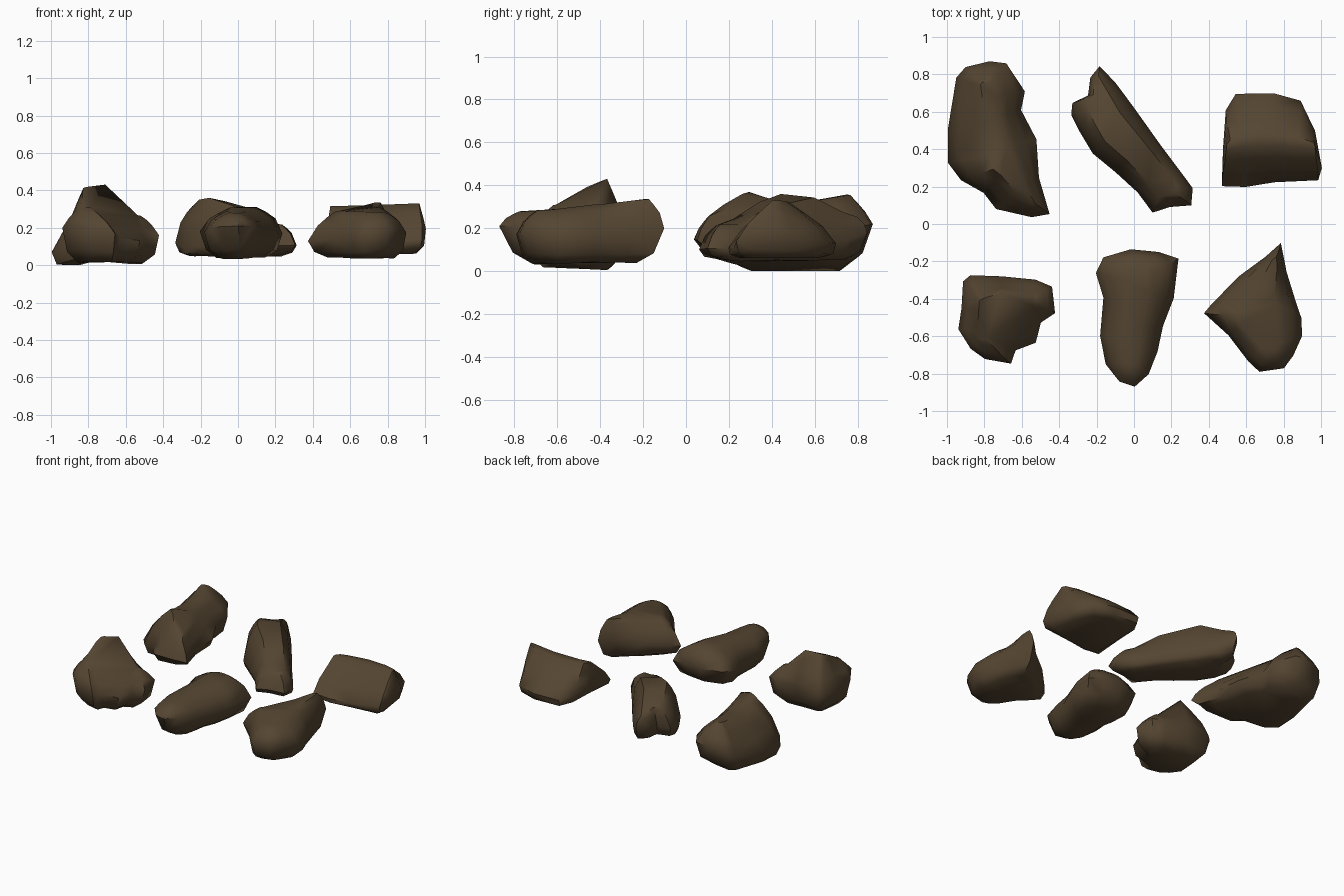
import bpy, bmesh
from mathutils import Vector, noise

if "Cube" in bpy.data.objects:
    bpy.data.objects.remove(bpy.data.objects["Cube"])

stone = bpy.data.materials.new("dark_brown_stone")
stone.diffuse_color = (0.09, 0.06, 0.031, 1)
stone.use_nodes = True
stone.node_tree.nodes["Principled BSDF"].inputs["Base Color"].default_value = stone.diffuse_color


def nearest_on_ridge(p, ridge):
    """Closest point (in plan) on the ridge polyline."""
    best = None
    for a, b in zip(ridge, ridge[1:]):
        d = (b - a).to_2d()
        t = max(0, min(1, (p - a).to_2d().dot(d) / d.length_squared))
        q = a.lerp(b, t)
        dist = (q - p).to_2d().length
        if best is None or dist < best[0]:
            best = (dist, q)
    return best[1]


def rock(name, outline, ridge, base, power=0.8, crest=0.8, foot=0.68, tilt=0.0):
    """Loft from a flat foot, out to the widest outline, and in to a crest."""
    outline = [Vector(p) for p in outline]
    ridge = [Vector(p) for p in ridge]
    centre = sum(outline, Vector()) / len(outline)
    rings = []
    for scale, h in ((foot, 0.0), ((1 + foot) / 2 + 0.06, 0.3)):
        ring = []
        for p in outline:
            low = min(base + tilt * (p.x - centre.x), p.z - 0.03)
            ring.append(Vector((*centre.to_2d().lerp(p.to_2d(), scale),
                                low + (p.z - low) * h)))
        rings.append(ring)
    tops = [nearest_on_ridge(p, ridge) for p in outline]
    for s in (0, 0.33, 0.68, 1):
        ring = []
        for p, q in zip(outline, tops):
            v = p.lerp(q, s * crest)
            v.z = p.z + (q.z - p.z) * s ** power
            ring.append(v)
        rings.append(ring)

    bm = bmesh.new()
    vr = [[bm.verts.new(v) for v in ring] for ring in rings]
    n = len(outline)
    for lo, hi in zip(vr, vr[1:]):
        for i in range(n):
            j = (i + 1) % n
            bm.faces.new((lo[i], lo[j], hi[j], hi[i]))
    caps = [bm.faces.new(vr[0][::-1]), bm.faces.new(vr[-1])]
    bmesh.ops.triangulate(bm, faces=caps)
    bmesh.ops.remove_doubles(bm, verts=bm.verts, dist=0.004)
    bmesh.ops.recalc_face_normals(bm, faces=bm.faces)
    # uneven weathering
    for v in bm.verts:
        v.co += noise.noise_vector(v.co * 5) * 0.014
        v.co.z = max(v.co.z, 0.0)
    bmesh.ops.triangulate(bm, faces=bm.faces)

    mesh = bpy.data.meshes.new(name)
    bm.to_mesh(mesh)
    bm.free()
    mesh.materials.append(stone)
    ob = bpy.data.objects.new(name, mesh)
    bpy.context.collection.objects.link(ob)
    bpy.ops.object.select_all(action='DESELECT')
    ob.select_set(True)
    bpy.context.view_layer.objects.active = ob
    bpy.ops.object.shade_smooth_by_angle(angle=0.85)


# long slab with two humps
rock("back_left_rock",
     [(-1, .5, .07), (-1, .33, .07), (-.93, .24, .1), (-.8, .17, .12), (-.73, .09, .13),
      (-.55, .04, .15), (-.45, .05, .15), (-.51, .25, .15), (-.52, .45, .15),
      (-.6, .6, .17), (-.58, .7, .19), (-.68, .86, .22), (-.77, .87, .22),
      (-.9, .84, .19), (-.95, .78, .14)],
     [(-.78, .74, .35), (-.73, .5, .31), (-.7, .3, .37), (-.54, .12, .26)],
     0.035, 0.75, 0.8, 0.68, 0.2)

# diagonal narrow rock
rock("back_middle_rock",
     [(-.34, .58, .12), (-.3, .5, .1), (-.22, .38, .1), (-.1, .28, .1), (.02, .17, .1),
      (.1, .06, .1), (.2, .09, .1), (.31, .1, .1), (.32, .19, .1), (.25, .28, .12),
      (.15, .42, .12), (0, .62, .13), (-.1, .75, .15), (-.19, .84, .19),
      (-.24, .78, .18), (-.25, .68, .15), (-.33, .64, .14)],
     [(-.2, .75, .26), (-.12, .53, .365), (0, .4, .33), (.17, .2, .22)],
     0.05, 0.55, 0.55, 0.75)

# wedge shaped block with upright ends
rock("back_right_rock",
     [(.47, .2, .11), (.6, .2, .11), (.75, .22, .11), (.98, .23, .14), (1, .3, .19),
      (.97, .5, .18), (.9, .66, .14), (.75, .7, .13), (.55, .69, .13), (.49, .6, .14),
      (.48, .4, .15)],
     [(.49, .43, .32), (.72, .46, .32), (.97, .43, .33)], 0.065, 0.82, 0.88, 0.8)

# tall peaked rock
rock("front_left_rock",
     [(-.94, -.56, .2), (-.92, -.45, .18), (-.91, -.3, .17), (-.87, -.27, .18),
      (-.7, -.28, .22), (-.52, -.3, .18), (-.43, -.34, .17), (-.42, -.48, .16),
      (-.5, -.53, .14), (-.52, -.64, .13), (-.63, -.67, .14), (-.66, -.74, .17),
      (-.8, -.72, .21), (-.88, -.67, .23)],
     [(-.82, -.6, .31), (-.81, -.42, .41), (-.73, -.38, .45), (-.55, -.4, .26)],
     0.015, 0.75, 0.85)

# long rounded boulder
rock("front_middle_rock",
     [(-.2, -.27, .19), (-.16, -.18, .2), (-.02, -.13, .2), (.13, -.15, .19),
      (.24, -.19, .17), (.21, -.4, .17), (.15, -.55, .16), (.12, -.68, .18),
      (.08, -.8, .21), (0, -.87, .21), (-.08, -.84, .21), (-.15, -.75, .2),
      (-.18, -.6, .18), (-.17, -.4, .17)],
     [(-.01, -.74, .28), (0, -.5, .3), (.04, -.27, .31)], 0.04, 0.5, 0.7, 0.58)

# rock with a raised back tip
rock("front_right_rock",
     [(.38, -.48, .13), (.42, -.43, .14), (.56, -.28, .16), (.7, -.18, .18),
      (.78, -.11, .2), (.82, -.25, .17), (.86, -.42, .16), (.89, -.5, .17),
      (.9, -.6, .18), (.85, -.7, .18), (.8, -.77, .18), (.67, -.79, .18),
      (.6, -.74, .17), (.5, -.6, .14)],
     [(.73, -.65, .285), (.59, -.49, .28), (.7, -.4, .31), (.75, -.2, .34)],
     0.04, 0.55, 0.7)
